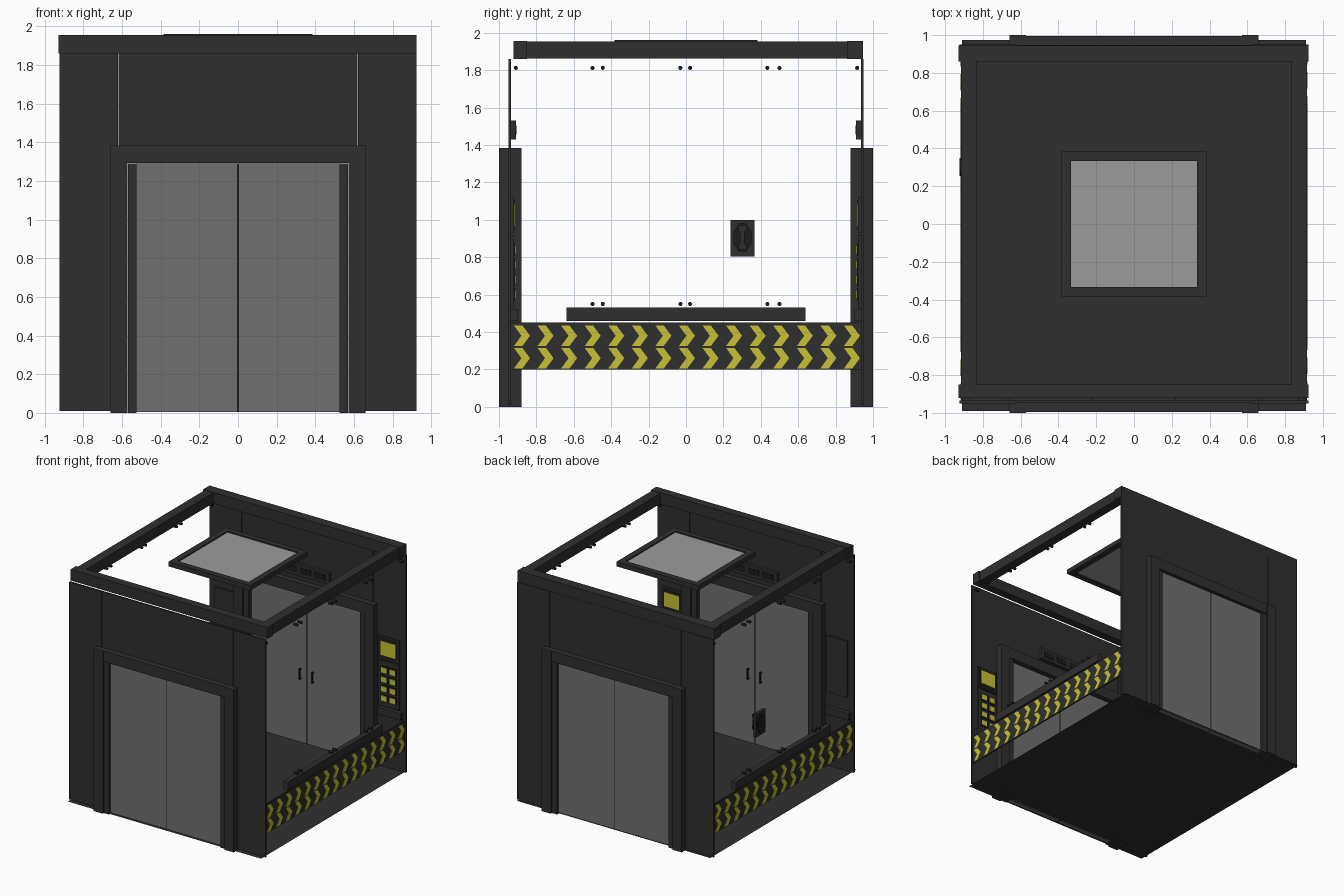
import bpy, bmesh, math

if "Cube" in bpy.data.objects:
    bpy.data.objects.remove(bpy.data.objects["Cube"])


def mat(name, r, g, b):
    m = bpy.data.materials.new(name)
    m.diffuse_color = (r, g, b, 1)
    m.use_nodes = True
    m.node_tree.nodes["Principled BSDF"].inputs["Base Color"].default_value = m.diffuse_color
    return m


DARK = mat("dark_grey_metal", 0.028, 0.028, 0.028)
BLACK = mat("black_plastic", 0.012, 0.012, 0.012)
STEEL = mat("door_grey", 0.16, 0.16, 0.16)
PALE = mat("skylight_grey", 0.33, 0.33, 0.33)
YELLOW = mat("warning_yellow", 0.58, 0.54, 0.035)


def finish(name, bm, m):
    bmesh.ops.recalc_face_normals(bm, faces=bm.faces)
    me = bpy.data.meshes.new(name)
    bm.to_mesh(me)
    bm.free()
    me.materials.append(m)
    ob = bpy.data.objects.new(name, me)
    bpy.context.collection.objects.link(ob)
    return ob


def add_box(bm, x, y, z):
    vs = bmesh.ops.create_cube(bm, size=1)["verts"]
    for v in vs:
        for i, (a, b) in enumerate((x, y, z)):
            v.co[i] = (a + b) / 2 + v.co[i] * (b - a)


def boxes(name, m, *parts):
    bm = bmesh.new()
    for p in parts:
        add_box(bm, *p)
    return finish(name, bm, m)


def flip(r, s):
    return tuple(sorted((r[0] * s, r[1] * s)))


# floor sheet
bm = bmesh.new()
bm.faces.new([bm.verts.new(c) for c in
              ((-.91, -.99, .01), (.91, -.99, .01), (.91, .975, .01), (-.91, .975, .01))])
finish("floor", bm, DARK)

# both door walls, front (s = -1) and back (s = 1)
for s, side in ((-1, "front"), (1, "back")):
    def Y(a, b):
        return flip((a, b), s)

    # wall panels with a slightly recessed transom
    boxes(side + "_wall", DARK,
          ((-.925, -.622), Y(.935, .95), (.01, 1.86)),
          ((.622, .925), Y(.935, .95), (.01, 1.86)),
          ((-.618, .618), Y(.935, .947), (1.34, 1.86)))
    # door frame: posts, stepped jambs, lintel
    boxes(side + "_door_frame", DARK,
          ((-.66, -.572), Y(.88, 1), (0, 1.385)),
          ((.572, .66), Y(.88, 1), (0, 1.385)),
          ((-.57, -.525), Y(.89, .985), (0, 1.29)),
          ((.525, .57), Y(.89, .985), (0, 1.29)),
          ((-.572, .572), Y(.885, .995), (1.293, 1.385)))
    # sliding leaves and centre seal
    boxes(side + "_door_leaves", STEEL,
          ((-.525, -.004), Y(.93, .965), (.005, 1.293)),
          ((.004, .525), Y(.93, .965), (.005, 1.293)))
    boxes(side + "_door_seal", BLACK, ((-.005, .005), Y(.935, .96), (.005, 1.29)))
    boxes(side + "_door_handles", BLACK,
          *[p for x in (-.06, .06) for p in (
              ((x - .006, x + .006), Y(.905, .915), (.55, .64)),
              ((x - .006, x + .006), Y(.91, .932), (.63, .64)),
              ((x - .006, x + .006), Y(.91, .932), (.55, .56)))])
    # indicator above the door, inside
    boxes(side + "_indicator", DARK, ((-.22, .22), Y(.91, .937), (1.43, 1.53)))
    boxes(side + "_indicator_windows", BLACK,
          *[((x - .05, x + .05), Y(.906, .912), (1.455, 1.505)) for x in (-.13, 0, .13)])
    # control panel, blank panel and small ledges
    boxes(side + "_control_panel", DARK,
          ((.68, .87), Y(.92, .937), (.93, 1.12)),
          ((.68, .87), Y(.92, .937), (.53, .915)),
          ((-.87, -.68), Y(.92, .937), (.64, 1.12)),
          ((.68, .9), Y(.9, .937), (.46, .52)),
          ((-.9, -.68), Y(.9, .937), (.46, .52)))
    boxes(side + "_screen_bezel", BLACK, ((.69, .86), Y(.916, .921), (.945, 1.105)))
    boxes(side + "_screen", YELLOW, ((.705, .845), Y(.911, .917), (.965, 1.085)))
    rows = [.6 + .08 * i for i in range(4)]
    boxes(side + "_button_surrounds", BLACK,
          *[((x - .036, x + .036), Y(.915, .921), (z - .032, z + .032))
            for x in (.735, .815) for z in rows])
    boxes(side + "_buttons", YELLOW,
          *[((x - .024, x + .024), Y(.91, .916), (z - .022, z + .022))
            for x in (.735, .815) for z in rows])

# roof frame
boxes("roof_frame", DARK,
      ((-.93, .925), (-.922, -.85), (1.86, 1.955)),
      ((-.93, .925), (.86, .945), (1.86, 1.955)),
      ((-.915, -.835), (-.85, .86), (1.863, 1.952)),
      ((.835, .915), (-.85, .86), (1.863, 1.952)))

# floating skylight
boxes("skylight_frame", DARK,
      ((-.385, -.333), (-.383, .383), (1.92, 1.96)),
      ((.333, .385), (-.383, .383), (1.92, 1.96)),
      ((-.333, .333), (-.383, -.333), (1.92, 1.96)),
      ((-.333, .333), (.333, .383), (1.92, 1.96)))
boxes("skylight_pane", PALE, ((-.334, .334), (-.334, .334), (1.93, 1.95)))

# open sides: kick band, chevrons, rail, glass studs
for s, side in ((-1, "left"), (1, "right")):
    boxes(side + "_kick_band", DARK, (flip((.905, .915), s), (-.935, .935), (.2, .45)))
    boxes(side + "_rail", DARK, (flip((.875, .918), s), (-.64, .64), (.46, .53)))

    bm = bmesh.new()
    for zc in (.26, .38):
        for i in range(15):
            y0 = -.92 + .126 * i
            outline = ((0, .055), (.045, .055), (.086, 0), (.045, -.055), (0, -.055), (.04, 0))
            for half in ((0, 1, 2, 5), (5, 2, 3, 4)):
                vs = [bm.verts.new((s * .919, s * (y0 + outline[k][0]), zc + outline[k][1]))
                      for k in half]
                bm.faces.new(vs)
    bmesh.ops.remove_doubles(bm, verts=bm.verts, dist=.0005)
    bmesh.ops.recalc_face_normals(bm, faces=bm.faces)
    geo = bmesh.ops.extrude_face_region(bm, geom=bm.faces[:])["geom"]
    for v in geo:
        if isinstance(v, bmesh.types.BMVert):
            v.co.x -= s * .005
    finish(side + "_chevrons", bm, YELLOW)

    bm = bmesh.new()
    spots = [(y, z) for z in (.55, 1.812) for y in (-.5, -.445, -.03, .022, .435, .5)]
    for y, z in spots + [(-.91, 1.812), (.915, 1.812)]:
        vs = bmesh.ops.create_cone(bm, segments=12, radius1=.011, radius2=.011,
                                   depth=.035, cap_ends=True)["verts"]
        for v in vs:
            a, b, c = v.co
            v.co = (s * .895 + c, y + a, z + b)
    ob = finish(side + "_glass_studs", bm, BLACK)
    for p in ob.data.polygons:
        p.use_smooth = abs(p.normal.x) < .5

# intercom on the left side
boxes("intercom_plate", DARK, ((-.915, -.89), (.238, .365), (.803, 1.0)))
bm = bmesh.new()
ring = []
for k in range(8):
    a = math.pi / 8 + k * math.pi / 4
    ring.append((.302 + .052 * math.cos(a), .905 + .08 * math.sin(a)))
lo = [bm.verts.new((-.925, y, z)) for y, z in ring]
hi = [bm.verts.new((-.87, y, z)) for y, z in ring]
bm.faces.new(lo)
bm.faces.new(hi)
for k in range(8):
    j = (k + 1) % 8
    bm.faces.new((lo[k], lo[j], hi[j], hi[k]))
finish("intercom_body", bm, BLACK)
boxes("intercom_handset", DARK,
      ((-.865, -.85), (.29, .314), (.85, .96)),
      ((-.875, -.85), (.28, .324), (.94, .97)),
      ((-.875, -.85), (.28, .324), (.84, .87)))
